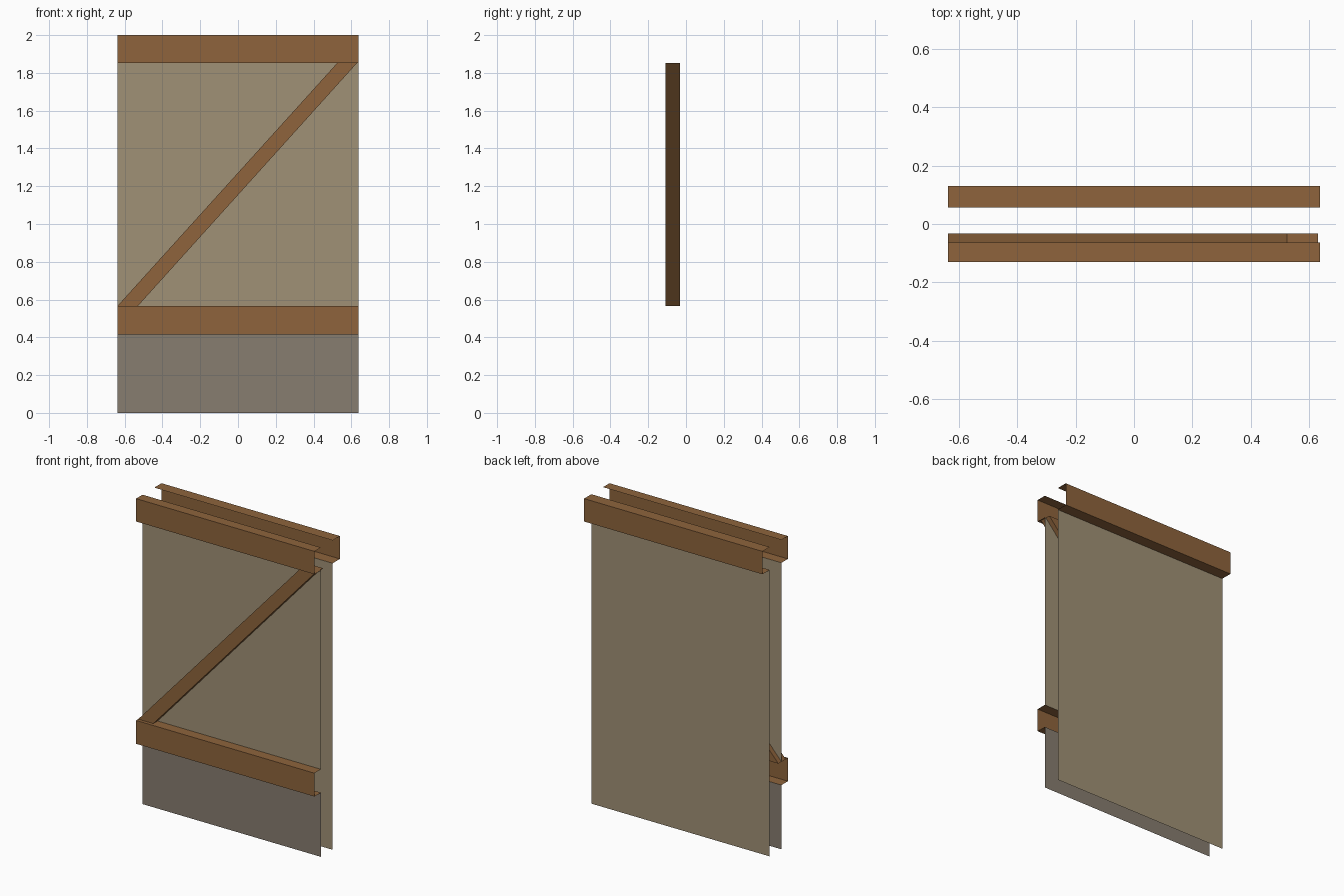
import bpy

if "Cube" in bpy.data.objects:
    bpy.data.objects.remove(bpy.data.objects["Cube"])


def material(name, r, g, b):
    lin = [(c / 255 / 12.92 if c < 11 else ((c / 255 + 0.055) / 1.055) ** 2.4) for c in (r, g, b)]
    m = bpy.data.materials.new(name)
    m.diffuse_color = (*lin, 1)
    m.use_nodes = True
    m.node_tree.nodes["Principled BSDF"].inputs["Base Color"].default_value = m.diffuse_color
    return m


plaster = material("plaster_tan", 160, 145, 118)
stone = material("stone_grey", 135, 125, 112)
wood = material("timber_brown", 142, 100, 60)

W = 0.638                     # half width
FRONT, BACK = -0.064, 0.056   # wall skins
Z_SILL, Z_MID, Z_TOP, Z_CAP = 0.415, 0.566, 1.852, 2.0


def make(name, verts, faces, mat):
    me = bpy.data.meshes.new(name)
    me.from_pydata(verts, [], faces)
    me.materials.append(mat)
    ob = bpy.data.objects.new(name, me)
    bpy.context.collection.objects.link(ob)
    return ob


def skin(name, y, z0, z1, mat):
    """Single flat wall sheet facing away from the wall centre."""
    v = [(-W, y, z0), (W, y, z0), (W, y, z1), (-W, y, z1)]
    make(name, v, [(0, 1, 2, 3) if y < 0 else (3, 2, 1, 0)], mat)


def channel(name, y_in, y_out, z0, z1):
    """Open-ended beam shell: bottom, outer face and top."""
    prof = [(y_in, z0), (y_out, z0), (y_out, z1), (y_in, z1)]
    v = [(x, y, z) for x in (-W, W) for y, z in prof]
    f = [(i, i + 4, i + 5, i + 1) for i in range(3)]
    if y_out < y_in:
        f = [q[::-1] for q in f]
    make(name, v, f, wood)


# Wall skins: stone plinth and plaster on the front, plain plaster on the back
skin("stone_plinth", FRONT, 0, Z_SILL, stone)
skin("front_plaster", FRONT, Z_MID, Z_TOP, plaster)
skin("back_plaster", BACK, 0, Z_TOP, plaster)

# Horizontal beams
channel("front_sill_beam", FRONT, -0.13, Z_SILL, Z_MID)
channel("front_top_beam", FRONT, -0.13, Z_TOP, Z_CAP)
channel("back_top_beam", BACK, 0.13, Z_TOP, Z_CAP)

# Diagonal brace passing through the front plaster
para = [(-W, Z_MID), (-0.53, Z_MID), (0.63, Z_TOP), (0.525, Z_TOP)]
verts = [(x, y, z) for y in (-0.108, -0.032) for x, z in para]
sides = [(i, i + 4, (i + 1) % 4 + 4, (i + 1) % 4) for i in range(4)]
make("diagonal_brace", verts, [(0, 1, 2, 3), (7, 6, 5, 4)] + sides, wood)

# Consistent outward facing on the closed brace and the beam shells
import bmesh
ob = bpy.data.objects["diagonal_brace"]
bm = bmesh.new()
bm.from_mesh(ob.data)
bmesh.ops.recalc_face_normals(bm, faces=bm.faces)
bm.to_mesh(ob.data)
bm.free()
